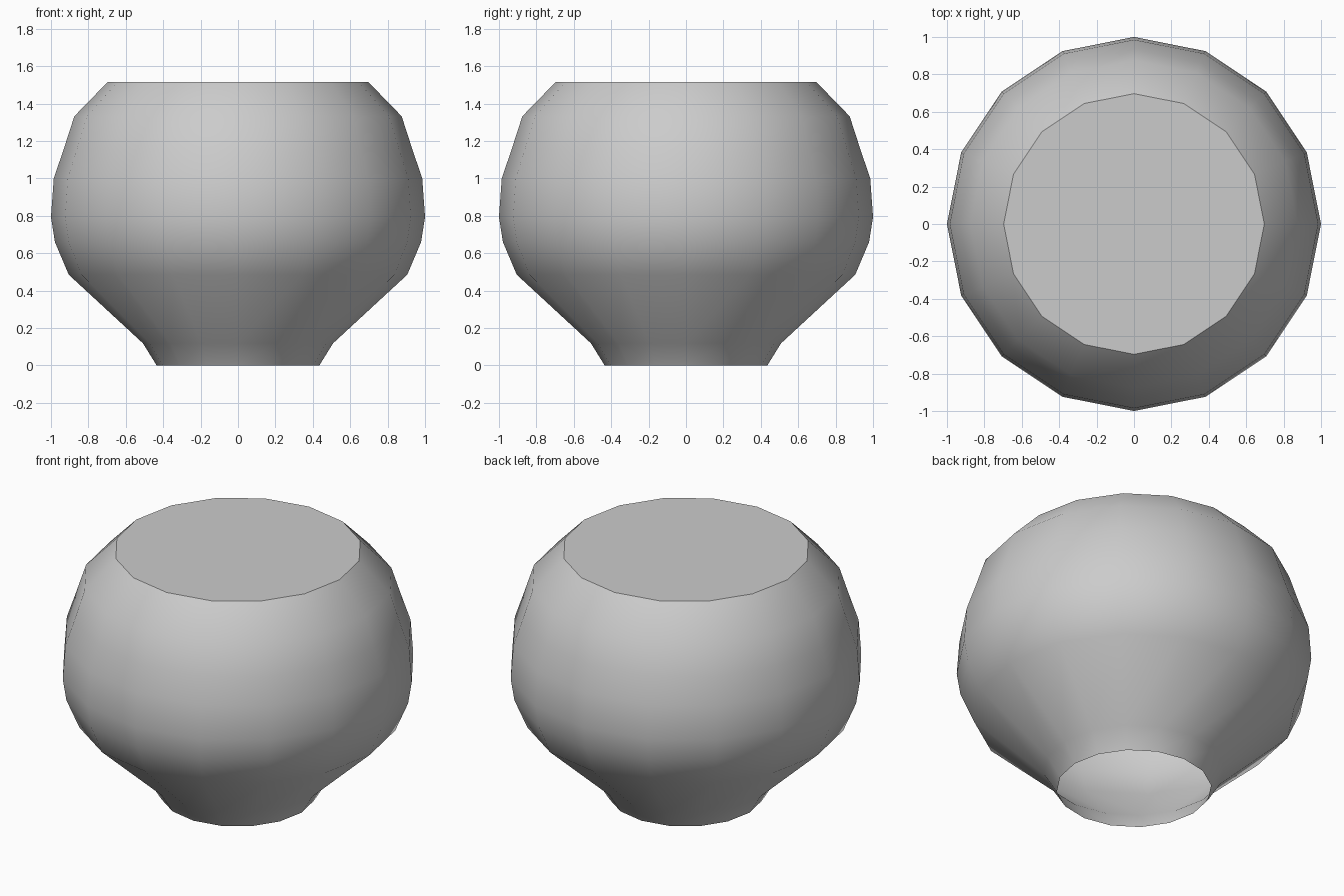
import bpy, bmesh, math

if "Cube" in bpy.data.objects:
    bpy.data.objects.remove(bpy.data.objects["Cube"])

SIDES = 16
# (radius, height) from the open foot up to the rim
profile = [(0.435, 0.0), (0.508, 0.118), (0.905, 0.485), (0.979, 0.66),
           (1.0, 0.793), (0.985, 1.0), (0.933, 1.153), (0.875, 1.332),
           (0.697, 1.515)]


def ring(bm, r, z):
    return [bm.verts.new((r * math.cos(2 * math.pi * i / SIDES),
                          r * math.sin(2 * math.pi * i / SIDES), z))
            for i in range(SIDES)]


# Round body: thin shell, open underneath, flat lid on top
bm = bmesh.new()
rings = [ring(bm, r, z) for r, z in profile]
for low, high in zip(rings, rings[1:]):
    for i in range(SIDES):
        j = (i + 1) % SIDES
        bm.faces.new((low[i], low[j], high[j], high[i]))
bm.faces.new(rings[-1])

mesh = bpy.data.meshes.new("round_body")
bm.to_mesh(mesh)
bm.free()
body = bpy.data.objects.new("round_body", mesh)
bpy.context.collection.objects.link(body)

# Smooth sides, crisp rim
bpy.context.view_layer.objects.active = body
body.select_set(True)
bpy.ops.object.shade_smooth_by_angle(angle=math.radians(35))
